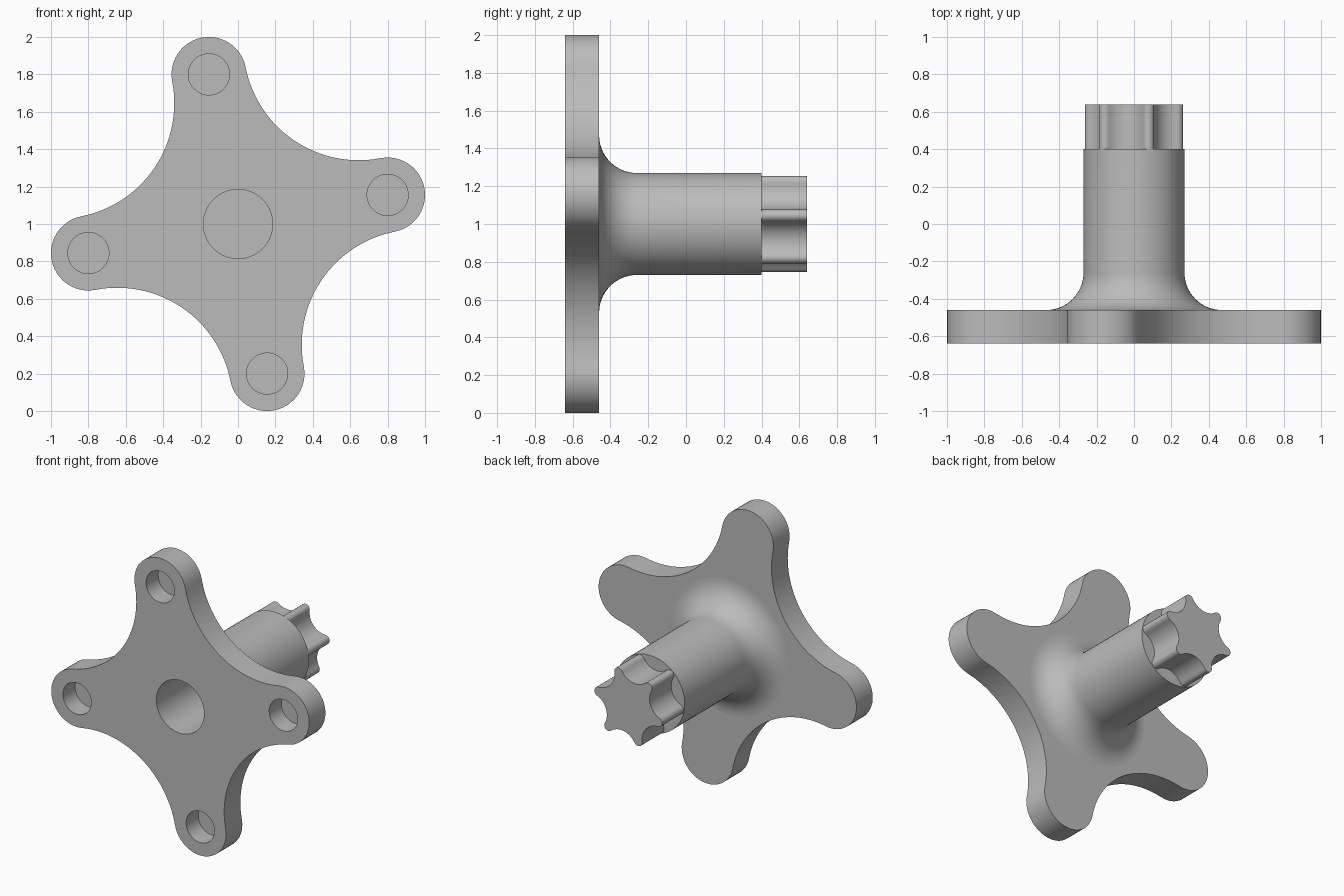
import bpy, bmesh
from math import sin, cos, pi, radians, hypot, atan2
from mathutils import Vector, Matrix

if "Cube" in bpy.data.objects:
    bpy.data.objects.remove(bpy.data.objects["Cube"])

HUB_Z = 1.0
TURN = radians(11)

# Single grey finish
grey = bpy.data.materials.new("plain grey")
grey.use_nodes = True
grey.diffuse_color = (0.5, 0.5, 0.5, 1)
grey.node_tree.nodes["Principled BSDF"].inputs["Base Color"].default_value = (0.5, 0.5, 0.5, 1)


def finish(name, bm):
    bmesh.ops.recalc_face_normals(bm, faces=bm.faces)
    mesh = bpy.data.meshes.new(name)
    bm.to_mesh(mesh)
    bm.free()
    obj = bpy.data.objects.new(name, mesh)
    bpy.context.collection.objects.link(obj)
    mesh.materials.append(grey)
    return obj


def smooth(obj):
    bpy.ops.object.select_all(action="DESELECT")
    obj.select_set(True)
    bpy.context.view_layer.objects.active = obj
    bpy.ops.object.shade_smooth_by_angle(angle=radians(30))


def lobed_outline(lobes, reach, tip, hollow, tip_steps, hollow_steps):
    """Round tips joined by tangent hollow arcs; hollow = distance to arc centre."""
    half = pi / lobes
    dx, dy = hollow * cos(half) - reach, hollow * sin(half)
    radius = hypot(dx, dy) - tip
    lean = atan2(dy, dx)                   # tip centre towards arc centre
    sweep = 2 * (lean - half)              # total angle of the hollow arc
    points = []
    for k in range(lobes):
        base = TURN + 2 * half * k
        centre = reach * Vector((cos(base), sin(base)))
        for i in range(tip_steps + 1):
            a = base - lean + 2 * lean * i / tip_steps
            points.append(centre + tip * Vector((cos(a), sin(a))))
        mid = base + half
        centre = hollow * Vector((cos(mid), sin(mid)))
        start = base + lean + pi
        for i in range(1, hollow_steps):
            a = start - sweep * i / hollow_steps
            points.append(centre + radius * Vector((cos(a), sin(a))))
    return points


def prism(name, outline, y0, y1):
    bm = bmesh.new()
    face = bm.faces.new([bm.verts.new((p.x, y0, p.y + HUB_Z)) for p in outline])
    made = bmesh.ops.extrude_face_region(bm, geom=[face])["geom"]
    moved = [v for v in made if isinstance(v, bmesh.types.BMVert)]
    bmesh.ops.translate(bm, verts=moved, vec=(0, y1 - y0, 0))
    return finish(name, bm)


def circle(x, z, r, steps=48):
    return [Vector((x + r * cos(2 * pi * i / steps), z + r * sin(2 * pi * i / steps)))
            for i in range(steps)]


# Four-armed mounting plate with blind bolt holes and a central opening
plate = prism("mounting_plate", lobed_outline(4, 0.815, 0.2, 1.155, 24, 32), -0.64, -0.46)
cutters = [prism("bore_cutter", circle(0, 0, 0.185, 64), -0.8, -0.3)]
for k in range(4):
    a = TURN + k * pi / 2
    cutters.append(prism("bolt_hole_cutter", circle(0.815 * cos(a), 0.815 * sin(a), 0.11), -0.8, -0.505))
for cutter in cutters:
    cutter.hide_render = True
    mod = plate.modifiers.new("hole", "BOOLEAN")
    mod.operation = "DIFFERENCE"
    mod.solver = "EXACT"
    mod.object = cutter
bpy.context.view_layer.update()
cut_mesh = bpy.data.meshes.new_from_object(
    plate.evaluated_get(bpy.context.evaluated_depsgraph_get()))
plate.modifiers.clear()
plate.data = cut_mesh
for cutter in cutters:
    bpy.data.objects.remove(cutter)
smooth(plate)

# Hollow shaft flaring into the plate, turned from a profile of (radius, y)
FLARE = 0.2
profile = [(0, 0.3), (0.185, 0.3), (0.185, -0.46)]
for i in range(15):
    a = pi / 2 * i / 14
    profile.append((0.27 + FLARE * (1 - sin(a)), -0.46 + FLARE * (1 - cos(a))))
profile += [(0.27, 0.4), (0, 0.4)]
bm = bmesh.new()
verts = [bm.verts.new((r, y, HUB_Z)) for r, y in profile]
edges = [bm.edges.new(pair) for pair in zip(verts, verts[1:])]
bmesh.ops.spin(bm, geom=verts + edges, cent=(0, 0, HUB_Z), axis=(0, 1, 0),
               angle=2 * pi, steps=64, use_duplicate=False)
bmesh.ops.remove_doubles(bm, verts=bm.verts, dist=0.0001)
smooth(finish("flared_shaft", bm))

# Six-lobed drive tip
smooth(prism("drive_tip", lobed_outline(6, 0.235, 0.032, 0.306, 8, 12), 0.4, 0.64))
